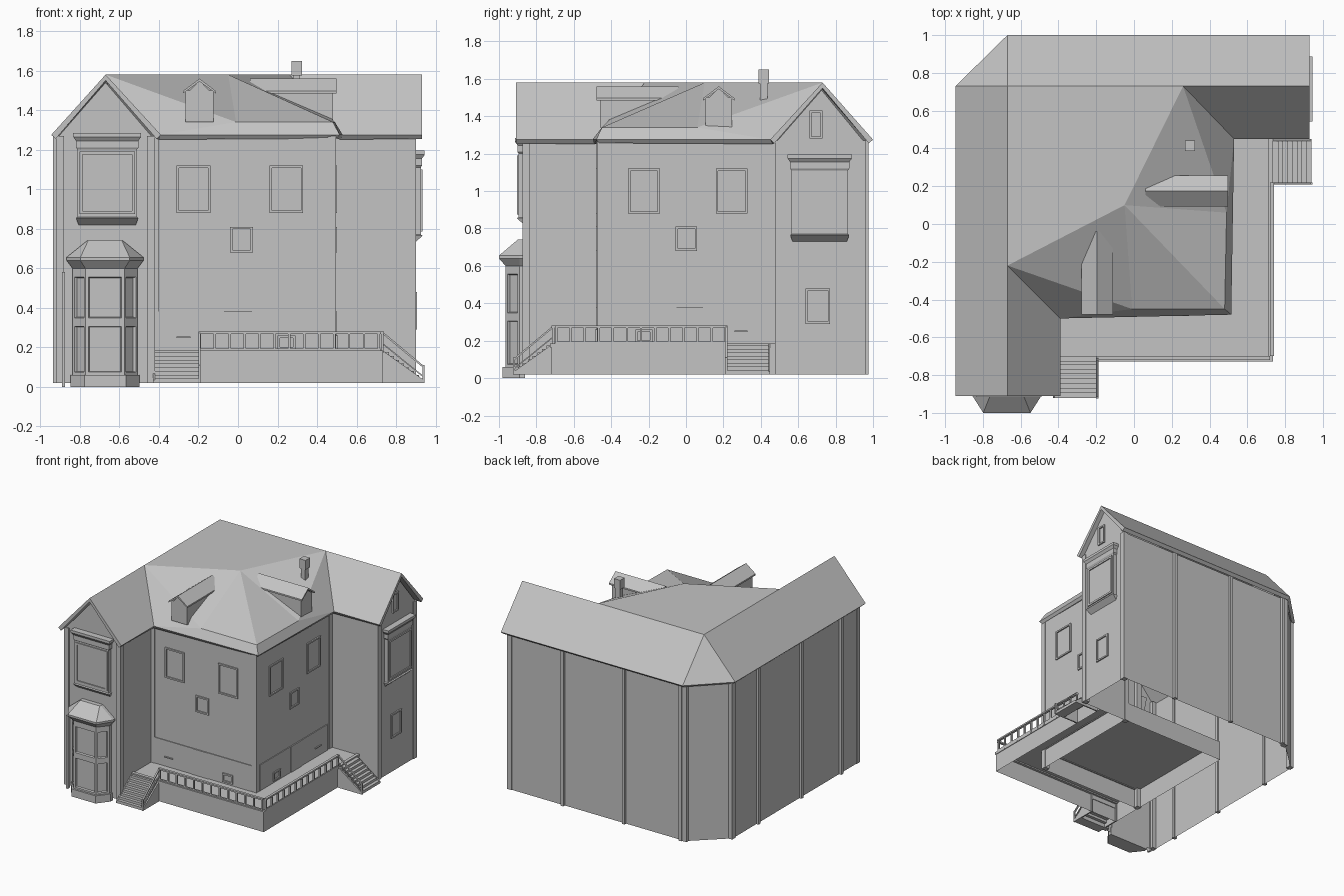
import bpy, bmesh
from mathutils import Vector

cube = bpy.data.objects.get("Cube")
if cube:
    bpy.data.objects.remove(cube)

stone = bpy.data.materials.new("plain_grey")
stone.use_nodes = True
GREY = (0.55, 0.55, 0.55, 1)
stone.diffuse_color = GREY
stone.node_tree.nodes["Principled BSDF"].inputs["Base Color"].default_value = GREY


def side_point(p, right):
    """The right side repeats the front, reflected over the corner diagonal."""
    x, y, z = p
    return (0.02 - y, 0.02 - x, z) if right else (x, y, z)


class Part:
    """Collects simple solids into one named object."""

    def __init__(self, name, right=False):
        self.name, self.right, self.bm = name, right, bmesh.new()

    def loft(self, loops, bottom=True, top=True):
        rings = [[self.bm.verts.new(side_point(p, self.right)) for p in l] for l in loops]
        faces = []
        for a, b in zip(rings, rings[1:]):
            for i in range(len(a)):
                j = (i + 1) % len(a)
                faces.append(self.bm.faces.new((a[i], a[j], b[j], b[i])))
        if bottom:
            self.bm.faces.new(rings[0][::-1])
        if top:
            self.bm.faces.new(rings[-1])
        return faces

    def box(self, x0, x1, y0, y1, z0, z1):
        plan = [(x0, y0), (x1, y0), (x1, y1), (x0, y1)]
        self.loft([[(x, y, z) for x, y in plan] for z in (z0, z1)])

    def bar(self, p, q, w):
        """Square rail from p to q, sloping along y."""
        ring = [(-w, -w), (w, -w), (w, w), (-w, w)]
        self.loft([[(e[0] + a, e[1], e[2] + b) for a, b in ring] for e in (p, q)])

    def frame(self, x0, x1, z0, z1, y, w=0.012, d=0.01):
        """Window surround standing proud of a wall at y."""
        for a, b in ((x0, x0 + w), (x1 - w, x1)):
            self.box(a, b, y - d, y + d, z0, z1)
        for a, b in ((z0, z0 + w), (z1 - w, z1)):
            self.box(x0 + w, x1 - w, y - d, y + d, a, b)

    def done(self, recalc=True):
        if recalc:
            bmesh.ops.recalc_face_normals(self.bm, faces=self.bm.faces)
        me = bpy.data.meshes.new(self.name)
        self.bm.to_mesh(me)
        self.bm.free()
        me.materials.append(stone)
        ob = bpy.data.objects.new(self.name, me)
        bpy.context.collection.objects.link(ob)
        return ob


# Walls: open shell with two gable ends
plan = [(-.915, -.865), (-.43, -.865), (-.43, -.47), (.49, -.47), (.49, .48),
        (.895, .48), (.895, .955), (-.66, .955), (-.915, .72)]
walls = Part("walls")
walls.loft([[(x, y, z) for x, y in plan] for z in (0.02, 1.265)], False, False)
walls.done()
gables = Part("gable_walls")
for tri in ([(-.915, -.865, 1.26), (-.43, -.865, 1.26), (-.67, -.865, 1.54)],
            [(.895, .48, 1.26), (.895, .955, 1.26), (.895, .725, 1.54)]):
    gables.bm.faces.new([gables.bm.verts.new(p) for p in tri])
gables.done(False)

# Roof: named corner points, then faces between them
RIDGE, EAVE, KICK = 1.58, 1.275, 1.34
corners = {
    "A": (-.67, -.91, RIDGE), "B": (-.67, -.22, RIDGE), "C": (-.67, .73, RIDGE),
    "D": (.26, .73, RIDGE), "E": (.93, .73, RIDGE), "P": (-.05, .10, RIDGE),
    "a": (-.945, -.91, EAVE), "b": (-.945, .73, EAVE), "c": (-.67, 1, EAVE),
    "e": (.93, 1, EAVE), "f": (.93, .45, EAVE), "g": (.53, .45, EAVE),
    "h": (.515, -.48, EAVE), "i": (-.39, -.5, EAVE), "j": (-.39, -.91, EAVE),
    "q": (-.01, -.45, KICK), "r": (.48, -.45, KICK), "s": (.49, .06, KICK)}
roof = Part("roof")
rv = {k: roof.bm.verts.new(p) for k, p in corners.items()}
for names in ("aABCb", "Cbc", "CceED", "BPDC", "DEfg", "AjiB", "Biq", "BqP",
              "Pqr", "ihrq", "hgsr", "Prs", "PsD", "Dsg"):
    f = roof.bm.faces.new([rv[n] for n in names])
    f.normal_update()
    if f.normal.z < 0:
        f.normal_flip()
ob = roof.done(False)
mod = ob.modifiers.new("thickness", 'SOLIDIFY')
mod.thickness, mod.offset = 0.03, -1

# Corner boards and downpipes
trim = Part("corner_boards")
for x, y in ((-.9, -.855), (-.44, -.855), (.475, -.455), (.475, .465), (.882, .495),
             (.882, .94), (-.42, -.46), (-.66, .945), (-.905, .72)):
    trim.box(x - .02, x + .02, y - .02, y + .02, 0.02, 1.27)
for t in (.41, -.13, -.63):
    trim.box(t - .012, t + .012, .945, .975, 0.02, 1.27)
    trim.box(-.935, -.905, t - .012, t + .012, 0.02, 1.27)
trim.box(-.89, -.875, -.89, -.86, 0, .58)
trim.done()

# Ground floor bay with inset panels
def bay_plan(half, front, depth, z):
    m = -.673
    return [(m - half, -.86, z), (m - half, -.89, z), (m - front, depth, z),
            (m + front, depth, z), (m + half, -.89, z), (m + half, -.86, z)]

bay = Part("front_bay")
bay.loft([bay_plan(.175, .105, -.98, z) for z in (0, .06)])
sides = bay.loft([bay_plan(.165, .098, -.965, z) for z in (.06, .32, .335, .57, .62)])
bmesh.ops.recalc_face_normals(bay.bm, faces=bay.bm.faces)
panels = [f for f in sides if f.calc_area() > .015 and f.normal.y < -.3]
bmesh.ops.inset_individual(bay.bm, faces=panels, thickness=.02, depth=0)
bmesh.ops.inset_individual(bay.bm, faces=panels, thickness=.006, depth=-.014)
bay.done(False)
bay_roof = Part("front_bay_roof")
bay_roof.loft([bay_plan(.165, .1, -.965, .6), bay_plan(.195, .125, -1, .64),
               bay_plan(.195, .125, -1, .655),
               [(x, max(y, -.9), z) for x, y, z in bay_plan(.09, .085, -.9, .74)]])
bay_roof.done()

for right in (False, True):
    tag = "right_" if right else "front_"

    # Upper oriel with cornice, sill and framed pane
    m, y, dz = (-.695, -.875, -.09) if right else (-.662, -.865, 0)
    oriel = Part(tag + "oriel", right)
    rings = ((.82, .145, 0), (.855, .158, .04), (.86, .15, .03), (1.2, .15, .03),
             (1.21, .158, .036), (1.245, .158, .036), (1.265, .172, .05), (1.285, .172, .05))
    oriel.loft([[(m - h, y + .02, z + dz), (m - h, y - d, z + dz),
                 (m + h, y - d, z + dz), (m + h, y + .02, z + dz)] for z, h, d in rings])
    oriel.frame(m - .14, m + .14, .875 + dz, 1.19 + dz, y - .03, .015, .008)
    oriel.done()

    # Windows of the main block
    windows = Part(tag + "windows", right)
    for x0, x1, z0, z1 in ((-.31, -.14, .88, 1.12), (.16, .33, .88, 1.12), (-.04, .075, .68, .81)):
        windows.frame(x0, x1, z0, z1, -.47)
    if right:
        windows.frame(-.71, -.64, 1.28, 1.43, -.875)
        windows.frame(-.75, -.62, .29, .48, -.875)
    windows.done()

    # Ground floor panelling, door and handles
    shop = Part(tag + "panelling", right)
    shop.box(-.40, .45, -.476, -.46, .17, .38)
    shop.box(-.07, .07, -.48, -.46, .17, .38)
    for x in (-.275, .245):
        shop.box(x - .035, x + .035, -.485, -.47, .247, .254)
    shop.frame(.2, .29, .19, .26, -.476)
    shop.done()

    # Attic dormer
    m = -.155 if right else -.195
    dormer = Part(tag + "dormer", right)
    dormer.box(m - .07, m + .07, -.46, -.1, 1.34, 1.5)
    dormer.loft([[(m - .07, yy, 1.48), (m + .07, yy, 1.48), (m, yy, 1.55)] for yy in (-.46, -.1)])
    dormer.loft([[(m - .083, yy, 1.485), (m, yy, 1.545), (m + .083, yy, 1.485),
                  (m + .083, yy, 1.497), (m, yy, 1.56), (m - .083, yy, 1.497)]
                 for yy in (-.478, -.04)])
    dormer.done()

    # Stairs with stringers and sloping handrail
    stairs = Part(tag + "stairs", right)
    for i in range(8):
        stairs.box(-.42, -.2, -.745 - i * .025, -.715 - i * .025, .13 - i * .02 if i < 5 else .02,
                   .175 - i * .019)
    for x in (-.43, -.2):
        stairs.loft([[(xx, -.71, .02), (xx, -.92, .02), (xx, -.92, .035), (xx, -.71, .185)]
                     for xx in (x, x + .01)])
    stairs.bar((-.195, -.71, .275), (-.195, -.92, .1), .006)
    stairs.bar((-.195, -.71, .22), (-.195, -.92, .05), .004)
    stairs.box(-.201, -.189, -.925, -.913, .02, .11)
    stairs.done()

    # Terrace railing
    rail = Part(tag + "railing", right)
    rail.box(-.2, .72, -.72, -.7, .268, .28)
    rail.box(-.2, .72, -.715, -.705, .185, .195)
    for i in range(13):
        x = -.193 + i * .0755
        rail.box(x - .006, x + .006, -.716, -.704, .17, .27)
    rail.done()

# Raised terrace, hollow below
terrace = Part("terrace")
deck = [(-.43, -.72), (.73, -.72), (.73, .478), (-.43, .478)]
terrace.loft([[(x, y, z) for x, y in deck] for z in (.02, .175)], bottom=False)
terrace.done()
lip = Part("terrace_edge")
lip.box(-.43, .735, -.727, -.7, .165, .185)
lip.box(.71, .735, -.7, .478, .165, .185)
lip.done()

# Chimney
chimney = Part("chimney")
chimney.box(.278, .315, .395, .435, 1.38, 1.6)
chimney.box(.27, .323, .387, .443, 1.575, 1.65)
chimney.done()
